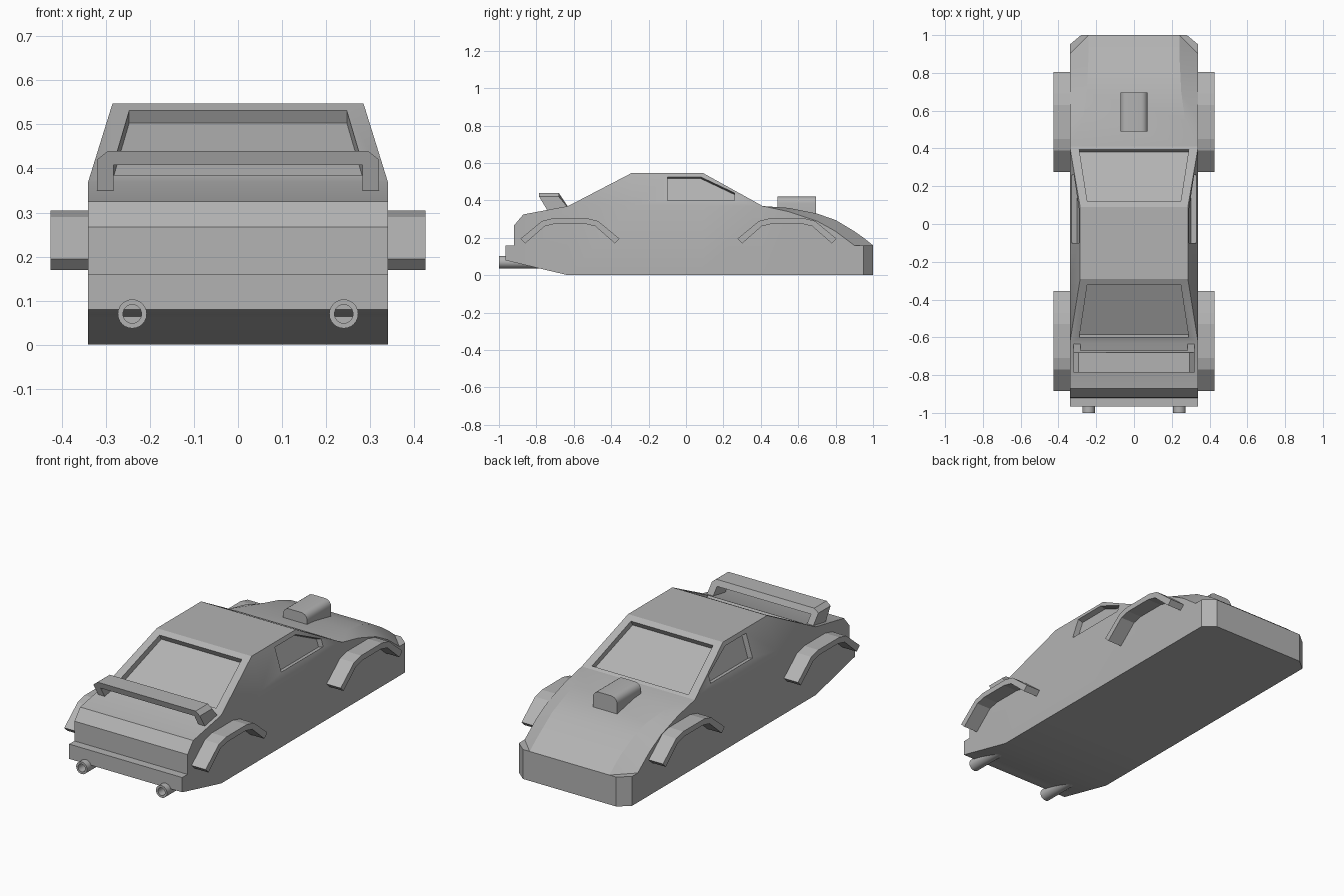
import bpy, bmesh
from math import radians
from mathutils import Vector

cube = bpy.data.objects.get("Cube")
if cube:
    bpy.data.objects.remove(cube, do_unlink=True)

grey = bpy.data.materials.new("body_grey")
grey.use_nodes = True
colour = (0.45, 0.45, 0.45, 1)
grey.diffuse_color = colour
grey.node_tree.nodes["Principled BSDF"].inputs["Base Color"].default_value = colour


def finish(name, bm):
    """Clean the mesh and make an object of it."""
    bmesh.ops.remove_doubles(bm, verts=bm.verts, dist=0.0004)
    bmesh.ops.recalc_face_normals(bm, faces=bm.faces)
    mesh = bpy.data.meshes.new(name)
    bm.to_mesh(mesh)
    bm.free()
    mesh.materials.append(grey)
    obj = bpy.data.objects.new(name, mesh)
    bpy.context.collection.objects.link(obj)
    return obj


def loft(name, rings, closed=False):
    """Skin a row of rings, capping the ends or joining them."""
    bm = bmesh.new()
    rows = [[bm.verts.new(p) for p in ring] for ring in rings]
    pairs = list(zip(rows, rows[1:]))
    if closed:
        pairs.append((rows[-1], rows[0]))
    else:
        bm.faces.new(rows[0])
        bm.faces.new(rows[-1])
    for a, b in pairs:
        for i in range(len(a)):
            j = (i + 1) % len(a)
            bm.faces.new((a[i], a[j], b[j], b[i]))
    return finish(name, bm)


def smooth(obj, angle):
    bpy.ops.object.select_all(action="DESELECT")
    obj.select_set(True)
    bpy.context.view_layer.objects.active = obj
    bpy.ops.object.shade_smooth_by_angle(angle=radians(angle))


def apply(obj, kind, **settings):
    mod = obj.modifiers.new(kind, kind)
    for key, value in settings.items():
        setattr(mod, key, value)
    bpy.ops.object.select_all(action="DESELECT")
    bpy.context.view_layer.objects.active = obj
    obj.select_set(True)
    bpy.ops.object.modifier_apply(modifier=mod.name)


# Body shell: y, bottom z, half width, side z, ledge x, crown x, crown z
stations = [
    (-.965, .08, .34, .16, .34, .34, .16),
    (-.920, .069, .34, .16, .34, .34, .16),
    (-.919, .069, .34, .267, .34, .34, .267),
    (-.87, .057, .34, .325, .34, .34, .325),
    (-.63, 0, .34, .37, .34, .34, .37),
    (-.29, 0, .34, .37, .34, .285, .547),
    (.09, 0, .34, .37, .34, .285, .547),
    (.41, 0, .34, .37, .34, .34, .37),
    (.55, 0, .34, .34, .34, .27, .36),
    (.70, 0, .34, .29, .34, .25, .33),
    (.80, 0, .34, .235, .34, .245, .295),
    (.90, 0, .34, .16, .34, .24, .235),
    (.95, 0, .34, .16, .29, .24, .20),
    (1.0, 0, .28, .16, .24, .24, .16),
]
rings = []
for y, low, half, side, ledge, crown, top in stations:
    right = [(half, low), (half, side), (ledge, side), (crown, top)]
    left = [(-x, z) for x, z in reversed(right)]
    rings.append([(x, y, z) for x, z in right + left])
body = loft("body", rings)


# Recessed windows
def cut_window(points, normal, depth):
    n = Vector(normal).normalized()
    cutter = loft("window_cutter", [[Vector(p) + n * d for p in points] for d in (-depth, 0.05)])
    cutter.hide_render = True
    apply(body, "BOOLEAN", object=cutter, operation="DIFFERENCE", solver="EXACT")
    bpy.data.objects.remove(cutter, do_unlink=True)


for base_y, top_y, rise in ((.395, .12, .32), (-.60, -.32, -.34)):
    screen = [(-.29, base_y, .382), (.29, base_y, .382), (.247, top_y, .53), (-.247, top_y, .53)]
    cut_window(screen, (0, .177, abs(rise)) if rise > 0 else (0, -.177, abs(rise)), .03)

pane = [(-.1, .40), (.26, .40), (.26, .44), (.08, .525), (-.1, .525)]
for s in (1, -1):
    cut_window([(s * (.34 - (z - .37) * .31), y, z) for y, z in pane], (s, 0, .31), .03)
smooth(body, 20)

# Wheel arch flares
arch_outer = [(-.265, .195), (-.15, .29), (-.09, .305), (.09, .305), (.15, .29), (.265, .195)]
arch_inner = [(-.24, .17), (-.135, .262), (-.08, .275), (.08, .275), (.135, .262), (.24, .17)]
for s, side in ((1, "left"), (-1, "right")):
    for y0, end in ((.54, "nose"), (-.62, "tail")):
        rings = [[(s * .33, y0 + a, b), (s * .425, y0 + a, b), (s * .425, y0 + c, d), (s * .33, y0 + c, d)]
                 for (a, b), (c, d) in zip(arch_outer, arch_inner)]
        loft(f"{end}_arch_{side}", rings)

# Spoiler: a wide bar with two legs, raked backwards
half_u = [(.282, .408), (.282, .35), (.32, .35), (.32, .42), (.295, .44)]
outline = half_u + [(-x, z) for x, z in reversed(half_u)]
spoiler = loft("spoiler", [
    [(x, -.785 + max(0, .42 - z) * .6, z) for x, z in outline],
    [(x, -.68 + max(0, .42 - z) * .85, z) for x, z in outline],
])

# Bonnet scoop with rounded top edges
bm = bmesh.new()
bmesh.ops.create_cube(bm, size=1)
for v in bm.verts:
    v.co = Vector((v.co.x * .145, .593 + v.co.y * .205, .37 + v.co.z * .1))
edges = [e for e in bm.edges if all(v.co.z > .4 for v in e.verts)
         and abs(e.verts[0].co.y - e.verts[1].co.y) > .1]
bmesh.ops.bevel(bm, geom=edges, offset=.035, segments=5, profile=.5, affect="EDGES")
smooth(finish("bonnet_scoop", bm), 30)


# Hollow exhaust pipes
def circle(x, y, radius):
    ring = []
    for i in range(24):
        p = Vector((radius, 0))
        p = Vector((radius, 0, 0))
        p.rotate(Vector((0, 1, 0)).rotation_difference(Vector((0, 1, 0))))
        ring.append(p)
    return ring


for s, side in ((1, "left"), (-1, "right")):
    bm = bmesh.new()
    bmesh.ops.create_cone(bm, cap_ends=True, segments=24, radius1=.033, radius2=.033, depth=.25)
    mouth = max((f for f in bm.faces if len(f.verts) > 4), key=lambda f: f.calc_center_median().z)
    bmesh.ops.inset_individual(bm, faces=[mouth], thickness=.012)
    bmesh.ops.translate(bm, verts=mouth.verts, vec=(0, 0, 0))
    bore = bmesh.ops.extrude_discrete_faces(bm, faces=[mouth])["faces"][0]
    bmesh.ops.translate(bm, verts=bore.verts, vec=(0, 0, -.1))
    for v in bm.verts:
        x, y, z = v.co
        v.co = (s * .24 + x, -.875 - z, .07 + y)
    smooth(finish(f"exhaust_{side}", bm), 30)
